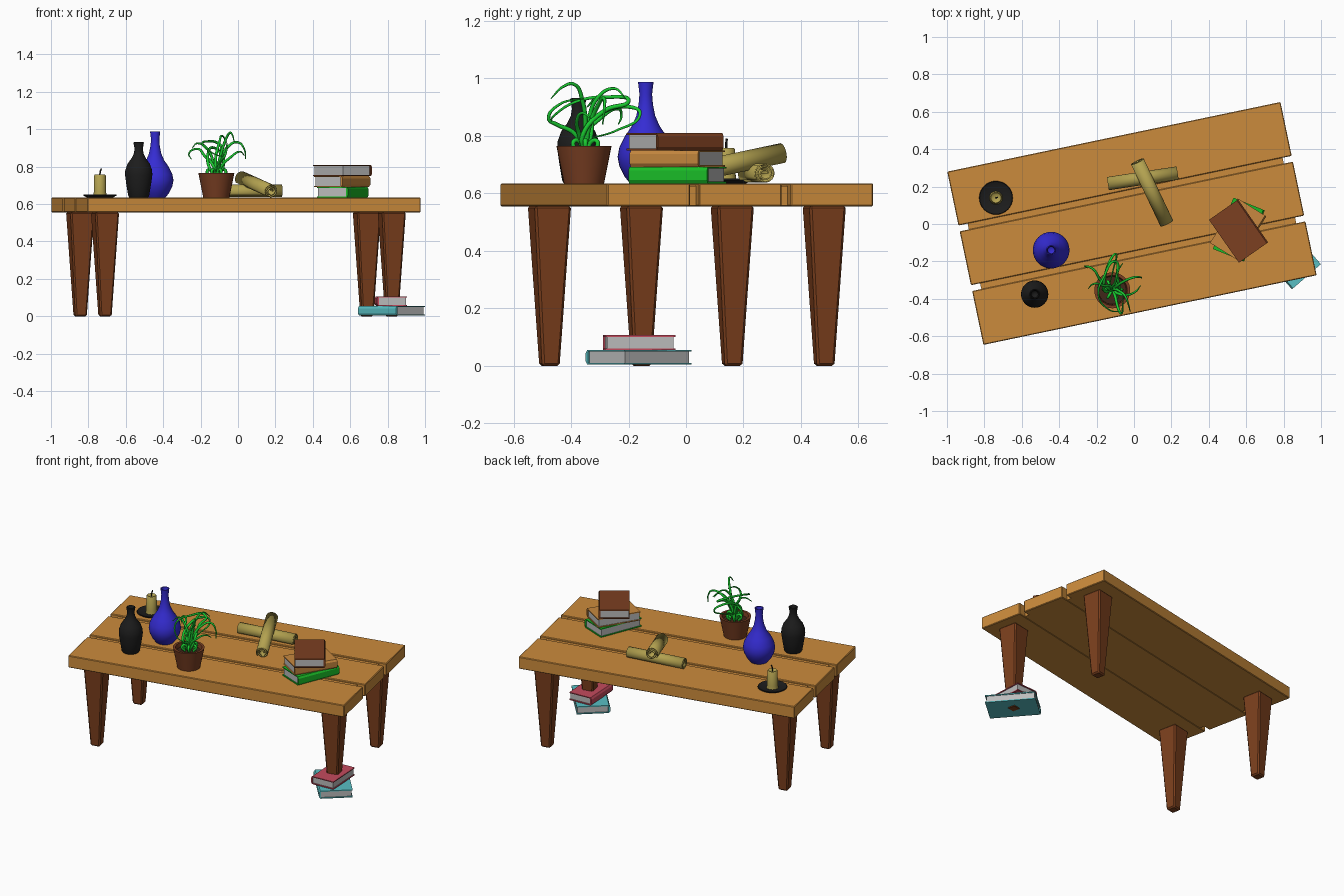
import bpy, bmesh, math
from mathutils import Vector, Matrix

if "Cube" in bpy.data.objects:
    bpy.data.objects.remove(bpy.data.objects["Cube"])


def mat(name, r, g, b):
    m = bpy.data.materials.new(name)
    m.diffuse_color = (r, g, b, 1)
    m.use_nodes = True
    m.node_tree.nodes["Principled BSDF"].inputs["Base Color"].default_value = m.diffuse_color
    return m


WOOD = mat("light_wood", .60, .26, .045)
LEG = mat("dark_wood", .20, .05, .012)
BLACK = mat("black", .012, .012, .012)
BLUE = mat("blue", .035, .025, .65)
CLAY = mat("clay", .19, .048, .016)
SOIL = mat("soil", .05, .02, .01)
LEAF = mat("leaf", .01, .60, .03)
PAPER = mat("parchment", .45, .36, .08)
PAGES = mat("pages", .5, .5, .5)


def make(name, bm, mats, smooth=False):
    bmesh.ops.recalc_face_normals(bm, faces=bm.faces)
    me = bpy.data.meshes.new(name)
    bm.to_mesh(me)
    bm.free()
    for m in mats:
        me.materials.append(m)
    ob = bpy.data.objects.new(name, me)
    bpy.context.collection.objects.link(ob)
    if smooth:
        bpy.ops.object.select_all(action='DESELECT')
        bpy.context.view_layer.objects.active = ob
        ob.select_set(True)
        bpy.ops.object.shade_smooth_by_angle(angle=math.radians(40))
    return ob


def add_box(bm, size, loc, idx=0):
    r = bmesh.ops.create_cube(bm, size=1, matrix=Matrix.Translation(loc) @ Matrix.Diagonal((*size, 1)))
    for f in {f for v in r['verts'] for f in v.link_faces}:
        f.material_index = idx
    return r['verts']


def bevel(ob, w):
    b = ob.modifiers.new("bevel", 'BEVEL')
    b.width = w
    b.segments = 1


def lathe(name, profile, loc, m, n=32):
    bm = bmesh.new()
    vs = [bm.verts.new((r, 0, z)) for r, z in profile]
    es = [bm.edges.new(p) for p in zip(vs, vs[1:])]
    bmesh.ops.spin(bm, geom=vs + es, axis=(0, 0, 1), cent=(0, 0, 0), angle=2 * math.pi, steps=n)
    bmesh.ops.remove_doubles(bm, verts=bm.verts, dist=1e-4)
    ob = make(name, bm, [m], True)
    ob.location = loc
    return ob


def curve(name, pts, radius, m, taper=None):
    cu = bpy.data.curves.new(name, 'CURVE')
    cu.dimensions = '3D'
    cu.bevel_depth = radius
    cu.bevel_resolution = 2
    cu.resolution_u = 8
    cu.use_fill_caps = True
    sp = cu.splines.new('BEZIER')
    sp.bezier_points.add(len(pts) - 1)
    for i, (bp, p) in enumerate(zip(sp.bezier_points, pts)):
        bp.co = p
        bp.handle_left_type = bp.handle_right_type = 'AUTO'
        bp.radius = 1 - (taper or 0) * (i / (len(pts) - 1)) ** 2
    cu.materials.append(m)
    ob = bpy.data.objects.new(name, cu)
    bpy.context.collection.objects.link(ob)
    return ob


# Table: everything in a frame turned about z
TURN = math.radians(11.8)
T = .635
FRAME = Matrix.Translation((-.011, .003, 0)) @ Matrix.Rotation(TURN, 4, 'Z')
for i, n in enumerate(("front", "middle", "back")):
    bm = bmesh.new()
    add_box(bm, (1.82, .294, .08), (0, (i - 1) * .326, .595))
    ob = make(n + "_plank", bm, [WOOD])
    ob.matrix_world = FRAME
    bevel(ob, .004)
for s, n in ((-1, "front"), (1, "back")):
    bm = bmesh.new()
    add_box(bm, (1.72, .034, .068), (0, s * .163, .592))
    make(n + "_joining_strip", bm, [WOOD]).matrix_world = FRAME

# Tapered square legs
for sx, nx in ((-1, "left"), (1, "right")):
    for sy, ny in ((-1, "front"), (1, "back")):
        bm = bmesh.new()
        for v in add_box(bm, (.13, .13, .557), (0, 0, .2785)):
            if v.co.z < .1:
                v.co.x *= .48
                v.co.y *= .48
        ob = make(f"{ny}_{nx}_leg", bm, [LEG])
        ob.matrix_world = FRAME @ Matrix.Translation((sx * .783, sy * .325, 0))
        bevel(ob, .008)


# Books: C-shaped cover with a rounded spine on local -x, and a page block
def book(name, w, l, z0, z1, x, y, rot, color):
    h, t, a = z1 - z0, .006, w / 2
    out = [(a, 0), (-a + .008, 0), (-a, .012), (-a, h - .012), (-a + .008, h), (a, h)]
    inn = [(a, h - t), (-a + .012, h - t), (-a + .012, t), (a, t)]
    bm = bmesh.new()
    f = bm.faces.new([bm.verts.new((px, -l / 2, pz)) for px, pz in out + inn])
    r = bmesh.ops.extrude_face_region(bm, geom=[f])
    bmesh.ops.translate(bm, vec=(0, l, 0), verts=[v for v in r['geom'] if isinstance(v, bmesh.types.BMVert)])
    add_box(bm, (w - .016, l - .014, h - 2 * t + .001), (.003, 0, h / 2), 1)
    ob = make(name, bm, [mat(name + "_cover", *color), PAGES])
    ob.location = (x, y, z0)
    ob.rotation_euler.z = math.radians(rot)


book("cyan_floor_book", .205, .31, .004, .055, .82, -.165, 41, (.10, .52, .55))
book("pink_floor_book", .16, .245, .055, .107, .816, -.163, 3, (.55, .07, .11))
book("green_book", .18, .295, T, .692, .56, -.03, 158, (.01, .50, .02))
book("orange_book", .18, .28, .692, .75, .557, -.03, 148, (.58, .25, .05))
book("brown_book", .19, .28, .75, .81, .559, -.038, 215, (.20, .05, .015))

# Candle on a dish
C = (-.738, .14, T)
lathe("candle_dish", [(0, 0), (.07, 0), (.09, .012), (.087, .016), (.066, .007), (0, .007)], C, BLACK)
lathe("candle", [(0, .005), (.036, .005), (.033, .03), (.031, .118), (.027, .123), (.018, .116), (0, .114)], C, PAPER, 20)
curve("candle_wick", [(-.738, .14, .745), (-.737, .14, .77), (-.731, .142, .79)], .004, BLACK)

# Vases
lathe("blue_vase", [(0, 0), (.055, 0), (.075, .025), (.092, .06), (.098, .092), (.092, .125), (.072, .165),
                    (.048, .2), (.033, .235), (.025, .275), (.022, .31), (.027, .353), (.022, .353),
                    (.017, .31), (.017, .24), (0, .23)], (-.443, -.14, T), BLUE)
lathe("black_vase", [(0, 0), (.05, 0), (.056, .01), (.066, .07), (.073, .12), (.072, .145), (.06, .18), (.038, .21),
                     (.026, .235), (.022, .26), (.028, .293), (.023, .297), (.017, .26), (.017, .22), (0, .2)],
      (-.531, -.375, T), BLACK)

# Flower pot, soil and long curling leaves
P = (-.116, -.355, T)
lathe("flower_pot", [(0, 0), (.07, 0), (.096, .13), (.08, .13), (.074, .095), (0, .095)], P, CLAY)
lathe("pot_soil", [(0, .104), (.074, .104), (.0745, .097)], P, SOIL)
B = (-.115, -.35, .735)
leaves = [
    [(-.13, -.35, .80), (-.18, -.30, .86), (-.22, -.24, .895), (-.262, -.225, .87), (-.25, -.235, .84)],
    [(-.10, -.34, .82), (-.06, -.31, .90), (0, -.285, .93), (.035, -.285, .89), (.04, -.29, .84)],
    [(-.155, -.36, .80), (-.16, -.31, .87), (-.125, -.19, .90), (-.098, -.16, .875),
     (-.11, -.24, .82), (-.135, -.34, .79)],
    [(-.08, -.36, .80), (-.09, -.28, .89), (-.10, -.20, .92), (-.16, -.28, .935), (-.19, -.38, .92),
     (-.13, -.46, .87), (-.07, -.47, .85)],
    [(-.10, -.39, .81), (-.085, -.45, .84), (-.07, -.478, .86), (-.06, -.44, .91), (-.06, -.36, .93)],
    [(-.10, -.35, .83), (-.075, -.36, .92), (-.045, -.39, .98), (-.03, -.43, .97), (-.02, -.47, .93)],
    [(-.13, -.33, .81), (-.16, -.33, .89), (-.215, -.32, .925), (-.245, -.345, .90)],
    [(-.09, -.37, .80), (-.04, -.38, .85), (.01, -.36, .88), (.035, -.33, .86)],
    [(-.12, -.34, .84), (-.10, -.31, .93), (-.085, -.25, .965), (-.06, -.21, .93)],
]
for i, pts in enumerate(leaves):
    curve(f"leaf_{i + 1}", [B] + pts, .0085, LEAF, .75)
for i in range(6):
    a = i * math.pi / 3
    c, s = math.cos(a), math.sin(a)
    curve(f"short_stem_{i + 1}", [B, (B[0] + .035 * c, B[1] + .035 * s, .785), (B[0] + .05 * c, B[1] + .05 * s, .775),
                                  (B[0] + .03 * c, B[1] + .03 * s, .745)], .008, LEAF)


# Rolled parchments: a spiral sheet swept between two points
def scroll(name, a, b, radius):
    a, b = Vector(a), Vector(b)
    q = (b - a).to_track_quat('Z', 'Y')
    turns, n = 2.6, 52
    bm = bmesh.new()
    rows = []
    for i in range(n + 1):
        u = i / n
        r, t = radius * (.25 + .75 * u ** .8), u * turns * 2 * math.pi
        p = Vector((r * math.cos(t), r * math.sin(t), 0))
        rows.append((bm.verts.new(a + q @ p), bm.verts.new(b + q @ p)))
    for (p, s), (p2, s2) in zip(rows, rows[1:]):
        bm.faces.new((p, s, s2, p2))
    ob = make(name, bm, [PAPER], True)
    sol = ob.modifiers.new("thickness", 'SOLIDIFY')
    sol.thickness = .005
    sol.offset = 0


scroll("flat_scroll", (-.14, .218, T + .034), (.233, .275, T + .034), .036)
scroll("leaning_scroll", (.02, .335, .738), (.177, .005, .668), .038)
